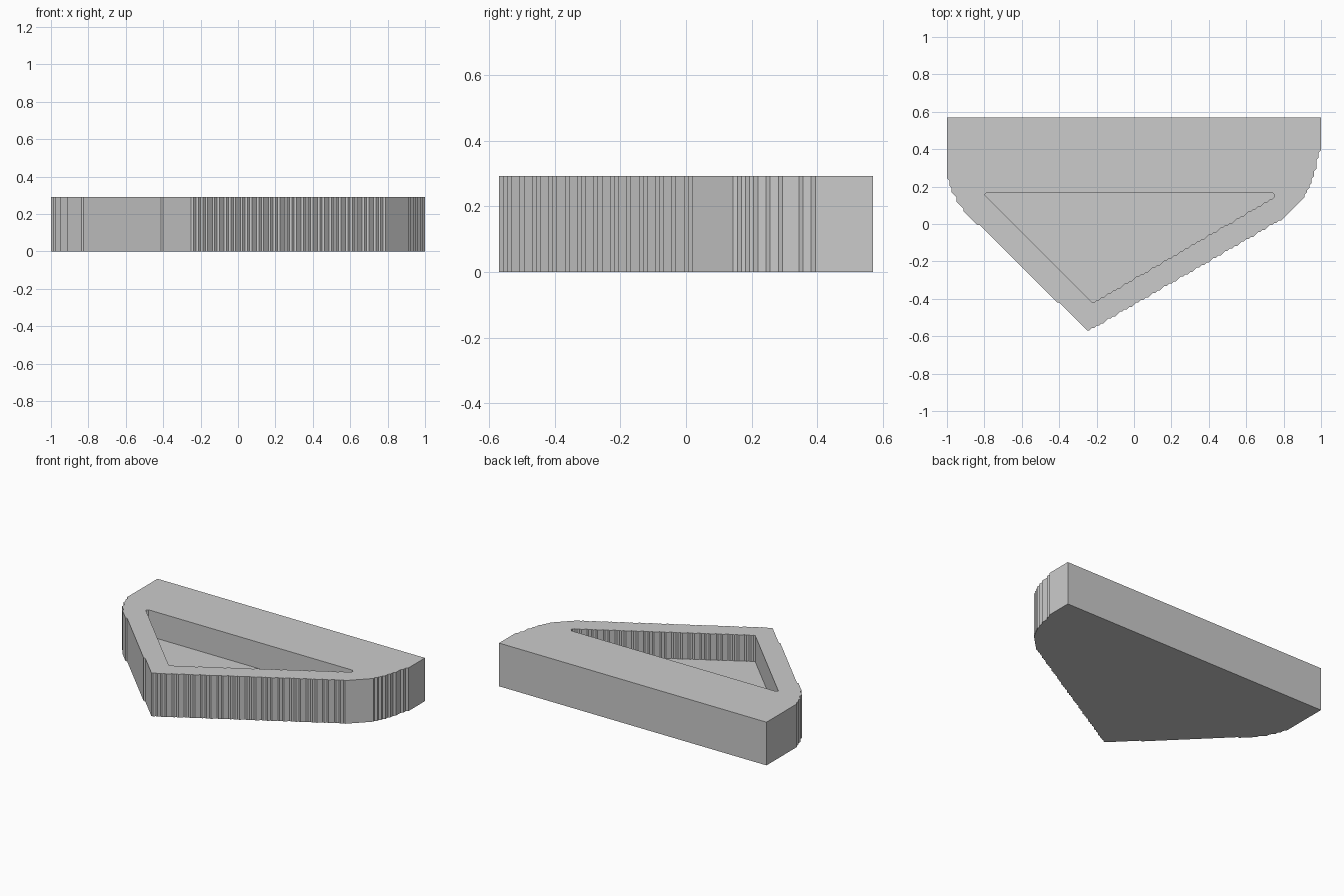
import bpy
import bmesh

cube = bpy.data.objects.get("Cube")
if cube:
    bpy.data.objects.remove(cube, do_unlink=True)

STEP = 0.0125      # grid pitch of the stepped contour
HEIGHT = 0.292
FLOOR = 0.115
MID_Y = 45.5


def stepped(corners):
    """Closed contour on the grid: 45-degree and straight runs between corners."""
    pts = []
    for (ax, ay), (bx, by) in zip(corners, corners[1:] + corners[:1]):
        n = max(abs(bx - ax), abs(by - ay))
        for i in range(n):
            pts.append((round(ax + (bx - ax) * i / n), round(ay + (by - ay) * i / n)))
    # drop points in the middle of straight runs
    kept = []
    for i, (x, y) in enumerate(pts):
        px, py = pts[i - 1]
        nx, ny = pts[(i + 1) % len(pts)]
        if (x - px) * (ny - y) != (y - py) * (nx - x):
            kept.append((x * STEP, (y - MID_Y) * STEP))
    return kept


def ring(bm, outline, z):
    return [bm.verts.new((x, y, z)) for x, y in outline]


def walls(bm, low, high):
    for i in range(len(low)):
        bm.faces.new((low[i - 1], low[i], high[i], high[i - 1]))


# Outer rim and triangular pocket outlines, in grid units
outer = stepped([(-80, 91), (-80, 66), (-78, 60), (-75, 54), (-71, 49), (-62, 41),
                 (-43, 22), (-22, 2), (-20, 0), (-19, 0), (64, 48), (73, 57),
                 (75, 62), (77, 66), (78, 71), (79, 76), (80, 78), (80, 91)])
pocket = stepped([(-63, 59), (-64, 58), (-63, 57), (-18, 12), (-17, 12),
                  (60, 57), (60, 58), (59, 59)])

bm = bmesh.new()
# Outside walls and underside
base = ring(bm, outer, 0)
rim = ring(bm, outer, HEIGHT)
walls(bm, base, rim)
bm.faces.new(base)
# Pocket walls and floor
floor = ring(bm, pocket, FLOOR)
lip = ring(bm, pocket, HEIGHT)
walls(bm, floor, lip)
bm.faces.new(floor)
# Flat top around the pocket
edges = [bm.edges.get((loop[i - 1], loop[i])) for loop in (rim, lip) for i in range(len(loop))]
bmesh.ops.triangle_fill(bm, use_beauty=True, use_dissolve=False, edges=edges)
bmesh.ops.recalc_face_normals(bm, faces=bm.faces)

mesh = bpy.data.meshes.new("tray_body")
bm.to_mesh(mesh)
bm.free()
tray = bpy.data.objects.new("tray_body", mesh)
bpy.context.collection.objects.link(tray)

# Plain grey
grey = bpy.data.materials.new("plain_grey")
grey.use_nodes = True
color = (0.6, 0.6, 0.6, 1)
grey.diffuse_color = color
grey.node_tree.nodes["Principled BSDF"].inputs["Base Color"].default_value = color
mesh.materials.append(grey)
